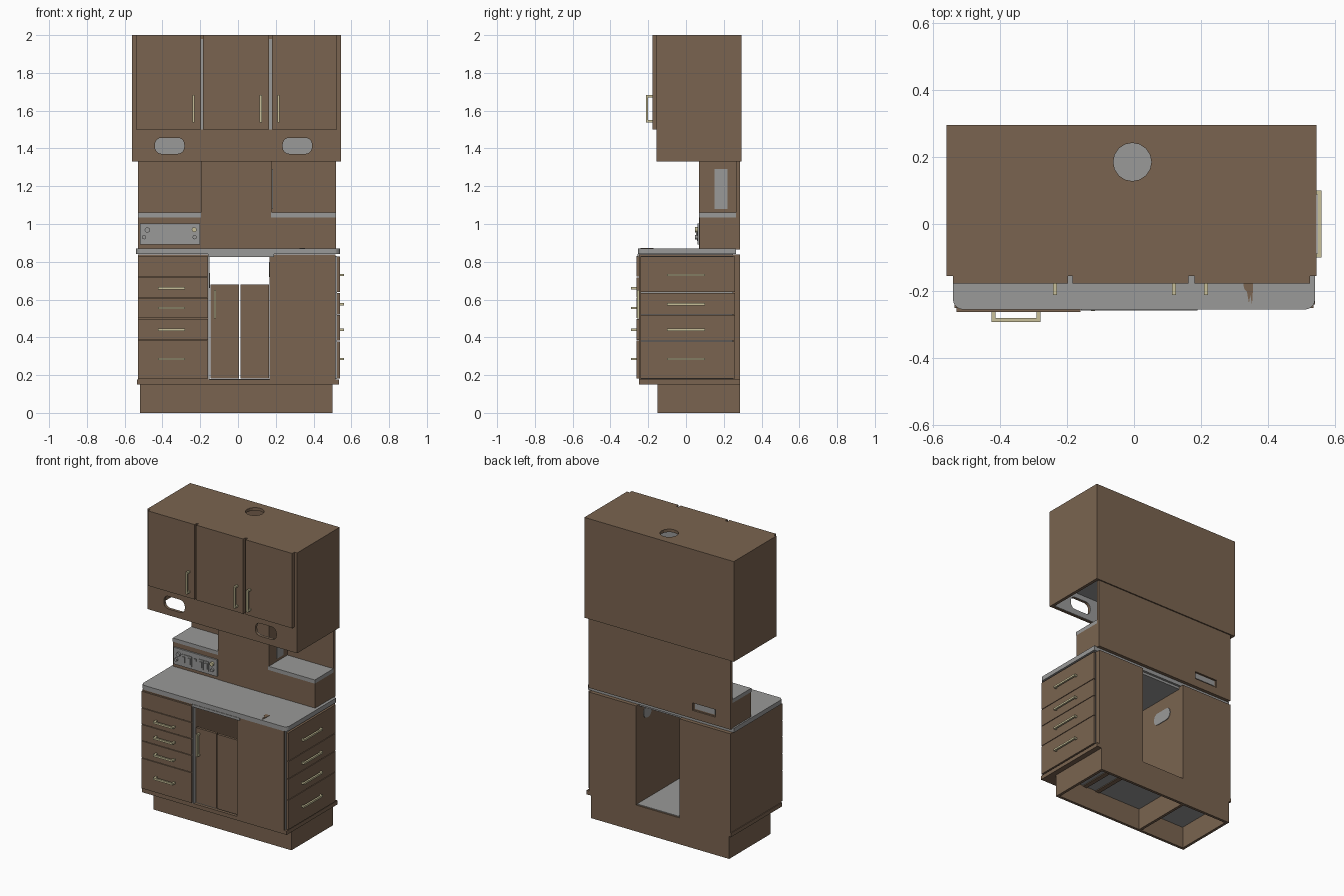
import bpy
import bmesh
import math
from mathutils import Vector, Matrix

if "Cube" in bpy.data.objects:
    bpy.data.objects.remove(bpy.data.objects["Cube"], do_unlink=True)


def material(name, color):
    mat = bpy.data.materials.new(name)
    mat.use_nodes = True
    mat.diffuse_color = (*color, 1)
    mat.node_tree.nodes["Principled BSDF"].inputs["Base Color"].default_value = (*color, 1)
    return mat


BROWN = material("brown_wood", (.195, .127, .08))
GREY = material("grey_laminate", (.32, .32, .315))
CREAM = material("cream_metal", (.58, .53, .32))

X, Y, Z = Vector((1, 0, 0)), Vector((0, 1, 0)), Vector((0, 0, 1))


def finish(name, bm, mat):
    bmesh.ops.recalc_face_normals(bm, faces=bm.faces)
    mesh = bpy.data.meshes.new(name)
    bm.to_mesh(mesh)
    bm.free()
    mesh.materials.append(mat)
    obj = bpy.data.objects.new(name, mesh)
    bpy.context.collection.objects.link(obj)
    return obj


def add_block(bm, centre, size):
    place = Matrix.Translation(centre) @ Matrix.Diagonal((*size, 1))
    return bmesh.ops.create_cube(bm, size=1, matrix=place)["verts"]


def box(name, xs, ys, zs, mat=BROWN):
    """Block from its x, y and z ranges."""
    low, high = Vector((xs[0], ys[0], zs[0])), Vector((xs[1], ys[1], zs[1]))
    bm = bmesh.new()
    add_block(bm, (low + high) / 2, high - low)
    return finish(name, bm, mat)


def prism(name, points, origin, across, up, depth, mat=BROWN):
    """Extrude a flat outline, centred on its own plane."""
    bm = bmesh.new()
    normal = across.cross(up)
    start = Vector(origin) - normal * depth / 2
    face = bm.faces.new([bm.verts.new(start + across * a + up * b) for a, b in points])
    moved = bmesh.ops.extrude_face_region(bm, geom=[face])["geom"]
    bmesh.ops.translate(bm, vec=normal * depth,
                        verts=[v for v in moved if isinstance(v, bmesh.types.BMVert)])
    return finish(name, bm, mat)


def rounded(width, height, radius, steps=5):
    """Outline of a rounded rectangle."""
    points = []
    for corner, (sx, sy) in enumerate([(1, 1), (-1, 1), (-1, -1), (1, -1)]):
        for i in range(steps + 1):
            angle = (corner + i / steps) * math.pi / 2
            points.append((sx * (width / 2 - radius) + radius * math.cos(angle),
                           sy * (height / 2 - radius) + radius * math.sin(angle)))
    return points


def circle(radius, sides=16):
    return [(radius * math.cos(math.tau * i / sides), radius * math.sin(math.tau * i / sides))
            for i in range(sides)]


def cut(target, cutter):
    """Apply a boolean difference and discard the cutter."""
    mod = target.modifiers.new("opening", "BOOLEAN")
    mod.operation = "DIFFERENCE"
    mod.solver = "EXACT"
    mod.object = cutter
    bpy.context.view_layer.objects.active = target
    bpy.ops.object.modifier_apply(modifier=mod.name)
    bpy.data.objects.remove(cutter, do_unlink=True)


def handle(name, foot, along, out, length, reach, thick=.012):
    """Bar handle on two posts."""
    foot = Vector(foot)
    side = along.cross(out)
    spread = Vector(map(abs, side)) * thick
    run, rise = Vector(map(abs, along)), Vector(map(abs, out))
    bm = bmesh.new()
    add_block(bm, foot + out * (reach - thick / 2), run * length + rise * thick + spread)
    for sign in (-1, 1):
        post = foot + along * sign * (length - thick) / 2 + out * (reach - thick) / 2
        add_block(bm, post, run * thick + rise * (reach - thick) + spread)
    return finish(name, bm, CREAM)


# Shared planes
BACK, FRONT = .287, -.25
LEFT, RIGHT = .515, -.53
BAY = (-.152, .167)
FLOOR, COUNTER, UPPER, DOORS = .15, .87, 1.33, 1.5

# Plinth: open frame with a divider
plinth_front, wall = -.15, .018
for name, face in (("plinth_front", plinth_front), ("plinth_back", BACK - wall)):
    box(name, (-.52, .5), (face, face + wall), (0, FLOOR))
for name, x in (("plinth_right", -.52), ("plinth_divider", BAY[0] - wall), ("plinth_left", .5 - wall)):
    box(name, (x, x + wall), (plinth_front + wall, BACK - wall), (0, FLOOR))
box("plinth_ceiling", (-.5, .48), (plinth_front + wall, BACK - wall), (FLOOR - .006, FLOOR), GREY)
for x in (BAY[1], BAY[1] + .1):
    box("plinth_batten", (x, x + .03), (plinth_front + wall, BACK - wall), (FLOOR - .012, FLOOR - .006))

# Base cabinet: floor and two banks either side of the open bay
box("base_floor", (-.535, .535), (FRONT, BACK), (FLOOR, FLOOR + .026))
box("bay_floor", BAY, (FRONT + .02, BACK - .01), (FLOOR + .026, FLOOR + .03), GREY)
base_top = .838
box("right_bank", (RIGHT, BAY[0] - .008), (FRONT, BACK), (.176, base_top))
box("bay_edge", (BAY[0] - .008, BAY[0]), (FRONT, FRONT + .02), (.176, base_top), GREY)
box("bay_right_wall", (BAY[0] - .008, BAY[0]), (FRONT + .02, BACK), (.176, base_top))
box("left_bank", (BAY[1], LEFT), (FRONT, BACK), (.176, base_top))
box("left_bank_edge", (LEFT, LEFT + .01), (FRONT + .008, .25), (.18, .83), GREY)
for name, x, y, z, width in (("bay_right_port", BAY[0], .09, .7, .15), ("bay_left_port", BAY[1], .17, .76, .08)):
    prism(name, rounded(width, .08, .035), (x, y, z), Y, Z, .008, GREY)

# Sliding doors in the bay
box("bay_door_right", (-.145, .005), (-.235, -.218), (.182, .68))
box("bay_door_left", (.014, .165), (-.24, -.223), (.182, .68))
handle("bay_door_handle", (-.122, -.235, .575), Z, -Y, .15, .025)

# Drawer fronts on the front and on the left side
gap = .002
front_seams = [.18, .385, .5, .61, .72, .832]
for low, high in zip(front_seams, front_seams[1:]):
    box("front_drawer", (RIGHT, -.16), (-.262, FRONT), (low + gap, high - gap))
for z in (.285, .44, .555, .66):
    handle("front_drawer_handle", (-.352, -.262, z), X, -Y, .145, .03)
side_seams = [.18, .38, .52, .638, .83]
for low, high in zip(side_seams, side_seams[1:]):
    box("side_drawer", (LEFT + .01, .54), (-.24, .26), (low + gap, high - gap))
for z in (.285, .44, .575, .73):
    handle("side_drawer_handle", (.54, 0, z), Y, X, .2, .02)

# Worktop with rounded front corners
bm = bmesh.new()
add_block(bm, Vector((0, .005, .855)), Vector((1.08, .52, .03)))
corners = [e for e in bm.edges if abs(e.verts[0].co.z - e.verts[1].co.z) > .01
           and e.verts[0].co.y < 0]
bmesh.ops.bevel(bm, geom=corners, offset=.03, segments=5, profile=.5, affect="EDGES")
finish("worktop", bm, GREY)
box("pull_out_board", (-.158, .19), (-.258, .25), (.824, .841), GREY)
mark = [(-.016, .07), (.014, .07), (.012, .03), (.01, 0), (.005, .03), (.001, .005), (-.005, .04), (-.014, .05)]
prism("worktop_mark", mark, (.342, -.242, COUNTER), X, Y, .004)

# Splashback, centre column and side ledges
splash = .265
back_panel = box("splashback", (RIGHT, .52), (splash, BACK), (COUNTER - .004, UPPER))
cut(back_panel, box("slot_cutter", (-.42, -.25), (.275, .3), (.92, .97)))
box("slot_plate", (-.41, -.26), (.274, .278), (.93, .965), GREY)
box("centre_column", (-.195, .18), (.07, splash), (COUNTER, UPPER))
box("column_vent", (.178, .184), (.15, .22), (1.08, 1.29), GREY)
for name, span in (("right_ledge", (RIGHT, -.195)), ("left_ledge", (.175, .52))):
    box(name + "_body", span, (.072, splash), (COUNTER, 1.035))
    box(name + "_top", span, (.068, splash), (1.035, 1.06), GREY)

# Control panel
panel = .062
box("control_panel", (-.52, -.2), (panel, .072), (.892, 1.003), GREY)
for x in (-.44, -.4, -.315, -.275):
    box("switch_frame", (x - .017, x + .017), (panel - .004, panel), (.91, .975), GREY)
    box("switch_rocker", (x - .008, x + .008), (panel - .01, panel - .004), (.922, .963), GREY)
box("indicator", (-.365, -.35), (panel - .006, panel), (.955, .97), GREY)
for x, z, radius, mat in ((-.48, .968, .014, GREY), (-.497, .93, .011, GREY),
                          (-.232, .97, .013, CREAM), (-.23, .93, .011, GREY)):
    prism("control_knob", circle(radius), (x, panel - .006, z), X, Z, .016, mat)

# Upper cabinet: shell open below its shelf
up_front, up_back = -.155, .295
box("upper_right_side", (-.56, -.54), (up_front, up_back), (UPPER, 2))
box("upper_left_side", (.525, .545), (up_front, up_back), (UPPER, 2))
inside = (-.54, .525)
box("upper_back", inside, (up_back - .02, up_back), (UPPER, 2))
box("upper_shelf", inside, (up_front + .02, up_back - .02), (DOORS - .01, DOORS + .01), GREY)
top = box("upper_top", inside, (up_front, up_back - .02), (1.98, 2))
cut(top, prism("flue_cutter", circle(.057), (-.005, .185, 2), X, Y, .1))
box("upper_face", inside, (up_front, up_front + .02), (DOORS, 1.98), GREY)
valance = box("valance", inside, (up_front, up_front + .016), (UPPER, DOORS))
lining = box("valance_lining", inside, (up_front + .016, up_front + .02), (UPPER + .004, DOORS - .01), GREY)
for x in (-.362, .314):
    for target in (valance, lining):
        cut(target, prism("port_cutter", rounded(.155, .085, .035), (x, up_front, 1.414), X, Z, .1))
box("upper_back_lining", inside, (up_back - .025, up_back - .02), (UPPER + .004, DOORS - .01), GREY)

# Upper doors and their handles
for span, grip in (((-.54, -.197), -.235), ((-.184, .163), .12), ((.18, .525), .215)):
    box("upper_door", span, (-.178, up_front), (DOORS, 2))
    handle("upper_door_handle", (grip, -.178, 1.61), Z, -Y, .145, .034)
